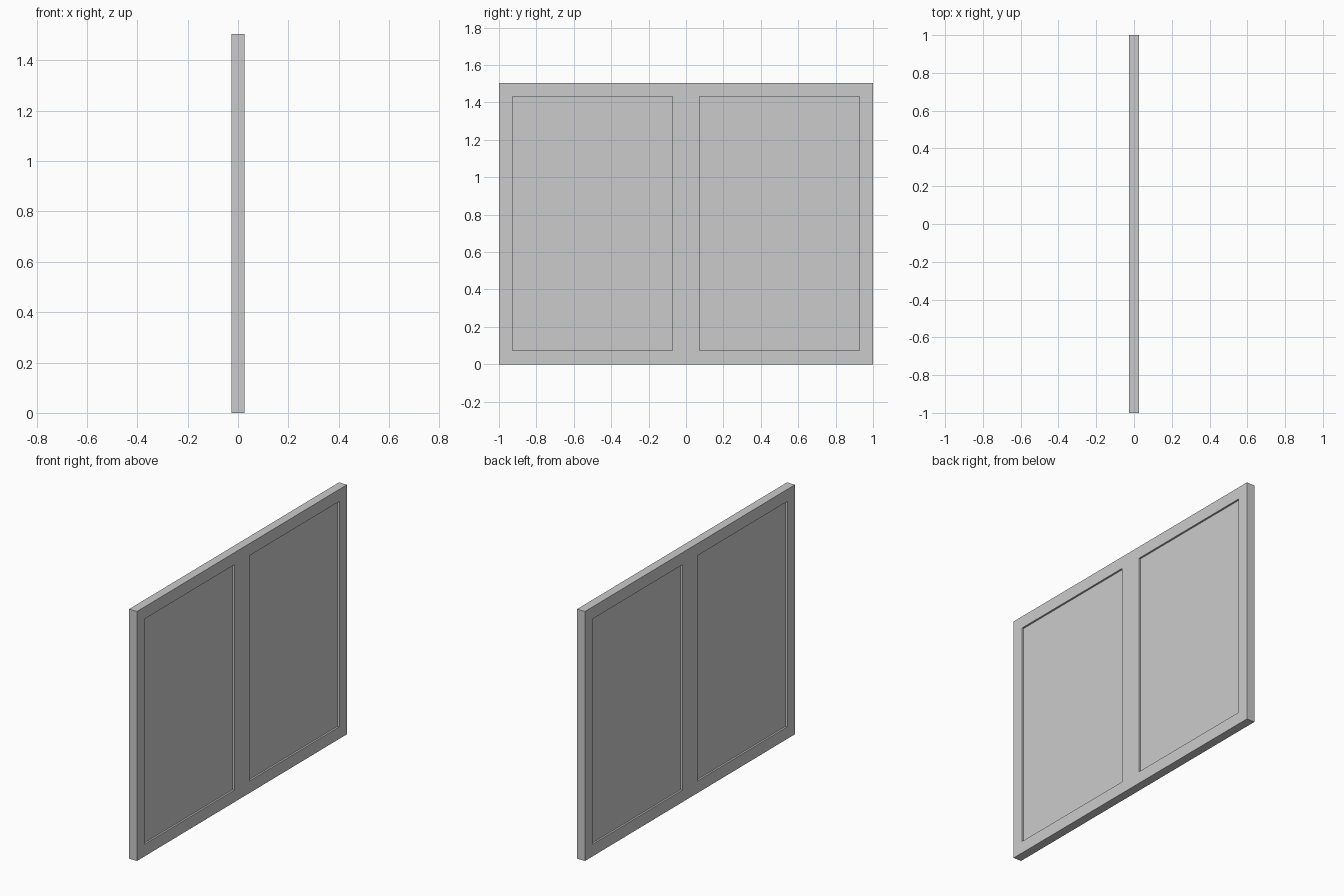
import bpy, bmesh

if "Cube" in bpy.data.objects:
    bpy.data.objects.remove(bpy.data.objects["Cube"])

HALF_T = 0.0265     # half thickness of the frame
PANE_T = 0.0155     # half thickness of the panes
B = 0.073           # frame bar width
H = 1.504           # height

ys = [-1, -1 + B, -B, B, 1 - B, 1]
zs = [0, B, H - B, H]


def finish(bm, name):
    bmesh.ops.recalc_face_normals(bm, faces=bm.faces)
    mesh = bpy.data.meshes.new(name)
    bm.to_mesh(mesh)
    bm.free()
    obj = bpy.data.objects.new(name, mesh)
    bpy.context.collection.objects.link(obj)
    return obj


def slab(name, ys, zs, half, holes=()):
    """Grid of cells in the YZ plane, minus holes, extruded along X."""
    bm = bmesh.new()
    v = [[bm.verts.new((-half, y, z)) for z in zs] for y in ys]
    for i in range(len(ys) - 1):
        for j in range(len(zs) - 1):
            if (i, j) not in holes:
                bm.faces.new((v[i][j], v[i + 1][j], v[i + 1][j + 1], v[i][j + 1]))
    for vert in [q for q in bm.verts if not q.link_faces]:
        bm.verts.remove(vert)
    ext = bmesh.ops.extrude_face_region(bm, geom=bm.faces[:], use_keep_orig=True)
    moved = [g for g in ext["geom"] if isinstance(g, bmesh.types.BMVert)]
    bmesh.ops.translate(bm, verts=moved, vec=(2 * half, 0, 0))
    return finish(bm, name)


# Outer frame with centre mullion
slab("window_frame", ys, zs, HALF_T, holes={(1, 1), (3, 1)})

# Recessed panes, one in each opening
slab("left_pane", ys[1:3], zs[1:3], PANE_T)
slab("right_pane", ys[3:5], zs[1:3], PANE_T)
